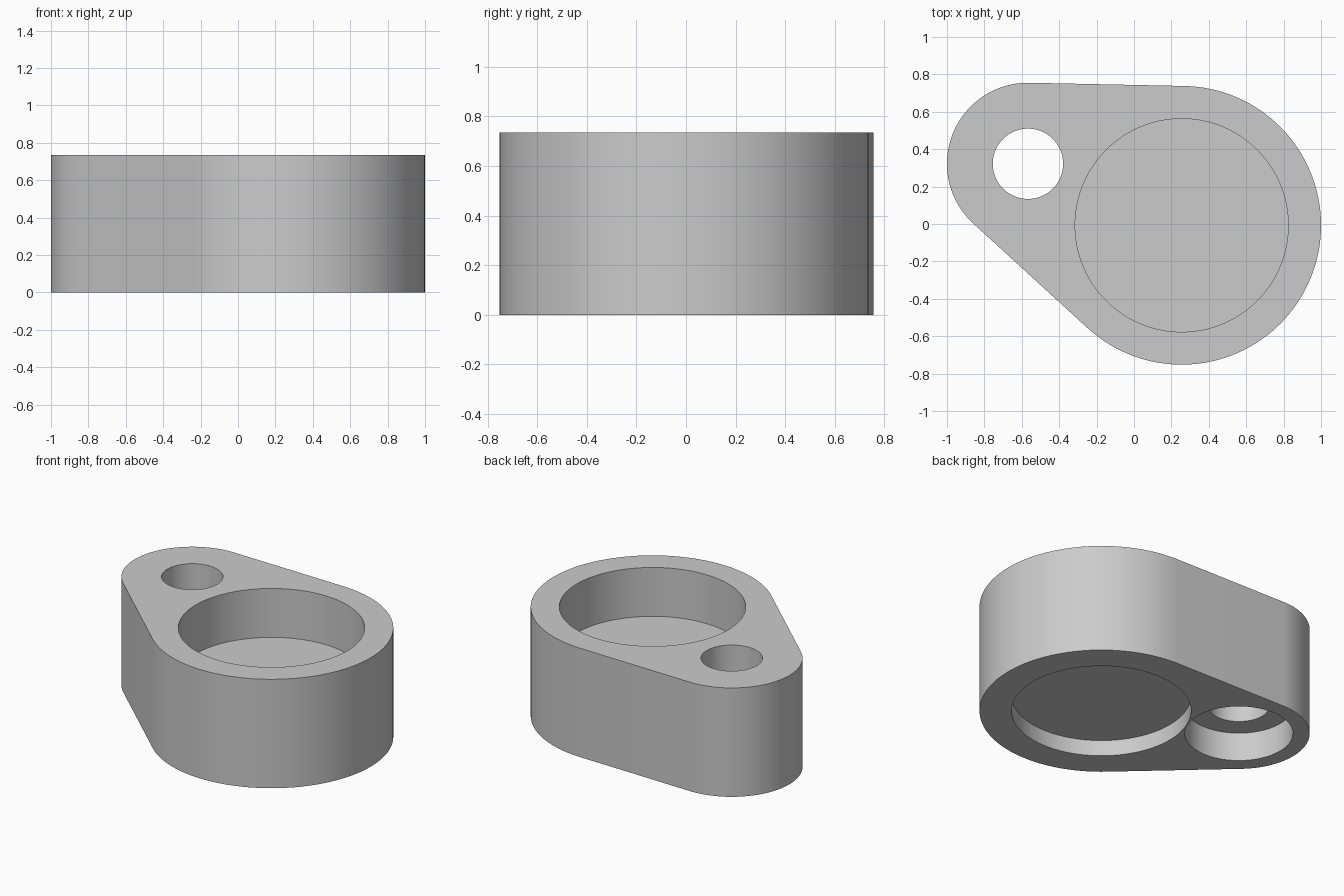
import bpy
import bmesh
from math import acos, atan2, cos, sin, tau
from mathutils import Vector

HEIGHT = 0.735
BIG, BIG_R = Vector((0.255, -0.007)), 0.745
SMALL, SMALL_R = Vector((-0.567, 0.322)), 0.433

if "Cube" in bpy.data.objects:
    bpy.data.objects.remove(bpy.data.objects["Cube"])

grey = bpy.data.materials.new("plain grey")
grey.use_nodes = True
grey.diffuse_color = (0.6, 0.6, 0.6, 1)
grey.node_tree.nodes["Principled BSDF"].inputs["Base Color"].default_value = grey.diffuse_color


def arc(centre, radius, start, end, steps):
    angles = [start + (end - start) * i / steps for i in range(steps + 1)]
    return [centre + radius * Vector((cos(a), sin(a))) for a in angles]


def prism(name, outline, bottom, top):
    """Extrude a closed outline between two heights."""
    bm = bmesh.new()
    face = bm.faces.new([bm.verts.new((p.x, p.y, bottom)) for p in outline])
    walls = bmesh.ops.extrude_face_region(bm, geom=[face])
    moved = [v for v in walls["geom"] if isinstance(v, bmesh.types.BMVert)]
    bmesh.ops.translate(bm, vec=(0, 0, top - bottom), verts=moved)
    bmesh.ops.recalc_face_normals(bm, faces=bm.faces)
    mesh = bpy.data.meshes.new(name)
    bm.to_mesh(mesh)
    bm.free()
    mesh.materials.append(grey)
    obj = bpy.data.objects.new(name, mesh)
    bpy.context.collection.objects.link(obj)
    return obj


def bore(name, centre, radius, bottom, top):
    """Cut a round hole out of the body."""
    cutter = prism(name, arc(centre, radius, 0, tau, 96)[:-1], bottom, top)
    cutter.hide_render = True
    mod = body.modifiers.new(name, "BOOLEAN")
    mod.operation = "DIFFERENCE"
    mod.solver = "EXACT"
    mod.object = cutter
    bpy.ops.object.modifier_apply(modifier=name)
    bpy.data.objects.remove(cutter)


# Body: two round ends joined by tangent sides
axis = SMALL - BIG
heading = atan2(axis.y, axis.x)
spread = acos((BIG_R - SMALL_R) / axis.length)
outline = arc(SMALL, SMALL_R, heading - spread, heading + spread, 48)
outline += arc(BIG, BIG_R, heading + spread, heading - spread + tau, 80)
body = prism("body", outline, 0, HEIGHT)
bpy.context.view_layer.objects.active = body
body.select_set(True)

# Round pockets above and below a solid web
bore("upper_pocket", BIG, 0.57, HEIGHT - 0.33, HEIGHT + 0.1)
bore("lower_pocket", BIG, 0.549, -0.1, 0.107)

# Through hole with a wide counterbore underneath
bore("through_hole", SMALL, 0.188, -0.1, HEIGHT + 0.1)
bore("counterbore", SMALL, 0.331, -0.1, 0.193)

bpy.ops.object.shade_smooth_by_angle()
